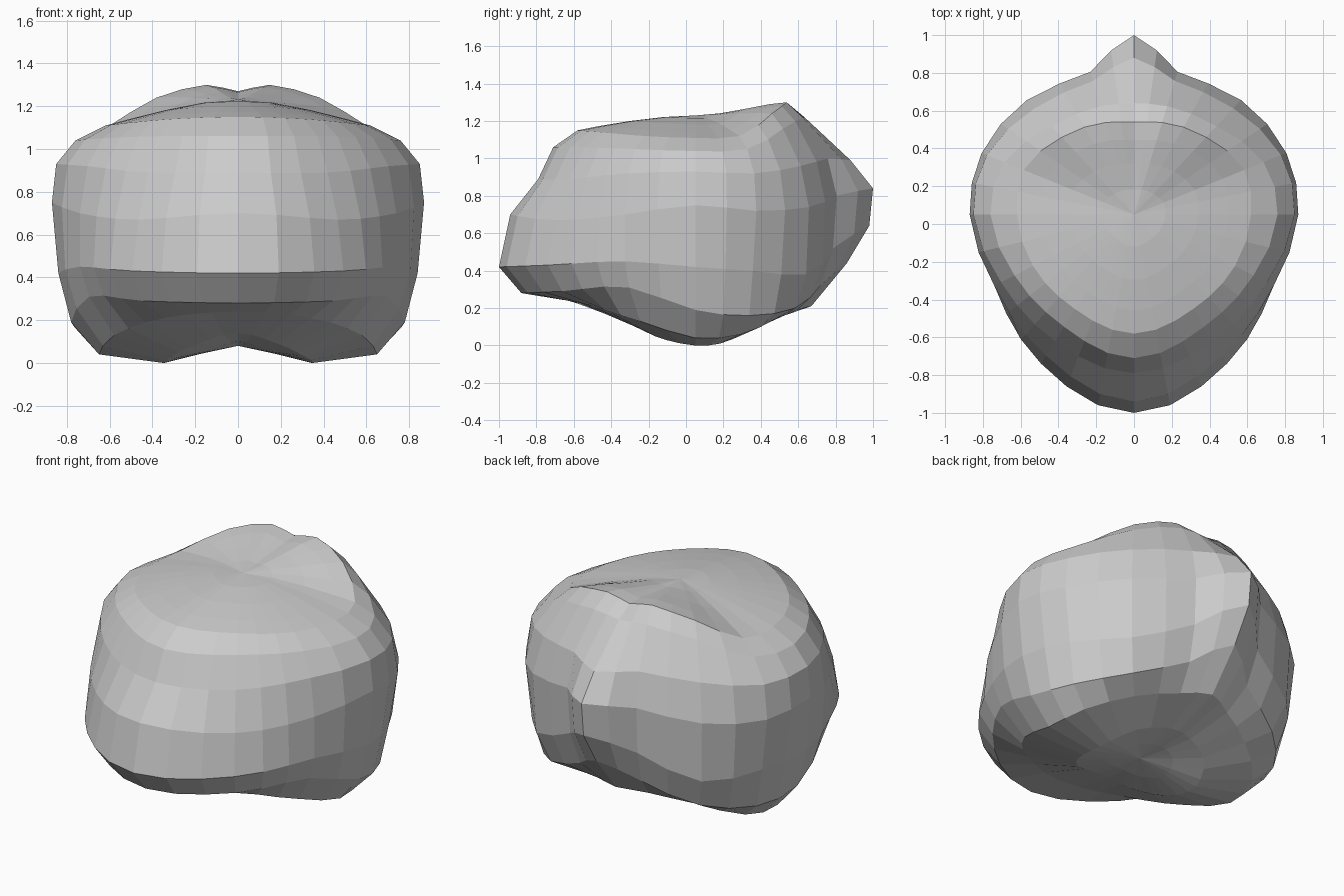
import bpy
import bmesh
from math import sin, cos, radians

cube = bpy.data.objects.get("Cube")
if cube:
    bpy.data.objects.remove(cube, do_unlink=True)

CENTRE_Y = 0.05
TOP, BOTTOM = (0, 1.23), (0, 0.08)
HALF = 16          # meridian steps from front to back

# Meridian profiles: step -> (azimuth from front, (radius, height) from shoulder to underside)
PROFILES = {
    0: (0, [(.63, 1.15), (.76, 1.06), (.84, .89), (.99, .7), (1.05, .42), (.93, .28), (.68, .24), (.35, .14)]),
    3: (32, [(.59, 1.14), (.7, 1.06), (.79, .89), (.88, .67), (.93, .43), (.84, .29), (.65, .21), (.35, .09)]),
    6: (63, [(.6, 1.12), (.71, 1.05), (.79, .92), (.83, .7), (.83, .45), (.78, .31), (.65, .13), (.35, .03)]),
    8: (90, [(.62, 1.11), (.76, 1.04), (.85, .93), (.87, .75), (.84, .42), (.78, .19), (.65, .04), (.35, 0)]),
    10: (112, [(.63, 1.12), (.74, 1.05), (.84, .92), (.87, .72), (.82, .4), (.77, .16), (.65, .06), (.35, .01)]),
    12: (137, [(.56, 1.24), (.64, 1.16), (.77, .96), (.83, .74), (.81, .38), (.73, .2), (.58, .14), (.35, .06)]),
    14: (163, [(.51, 1.3), (.6, 1.22), (.74, 1), (.79, .8), (.77, .52), (.7, .32), (.57, .19), (.33, .1)]),
    16: (180, [(.49, 1.27), (.59, 1.21), (.83, .99), (.95, .84), (.93, .64), (.81, .44), (.62, .21), (.33, .11)]),
}


def hermite(keys, values, t):
    """Smooth curve through values placed at uneven keys."""
    i = max(k for k in range(1, len(keys) - 2) if keys[k] <= t)
    span = keys[i + 1] - keys[i]
    u = (t - keys[i]) / span

    def slope(j):
        return (values[j + 1] - values[j - 1]) / (keys[j + 1] - keys[j - 1]) * span
    a, b = values[i], values[i + 1]
    return (a * (2 * u**3 - 3 * u**2 + 1) + b * (3 * u**2 - 2 * u**3)
            + slope(i) * (u**3 - 2 * u**2 + u) + slope(i + 1) * (u**3 - u**2))


# Around the body, the keys continue past the symmetry plane at both ends
steps = sorted(PROFILES)
keys = [-steps[1]] + steps + [2 * HALF - steps[-2]]


def around(pick, step, odd=False):
    values = [pick(PROFILES[s]) for s in steps]
    first, last = values[1], values[-2]
    if odd:
        first, last = -first, 360 - last
    return hermite(keys, [first] + values + [last], step)


# Rings: broad facets on the walls, extra rings on the two caps
RINGS = [.25, .5, .75] + list(range(1, 9)) + [8.5]


def meridian(step):
    """Azimuth and the sampled profile at one step."""
    azimuth = around(lambda p: p[0], step, odd=True)
    line = [TOP]
    for level in range(8):
        line.append(tuple(around(lambda p: p[1][level][axis], step) for axis in range(2)))
    line.append(BOTTOM)
    # Continue through the poles so that the caps stay rounded
    line = [(-line[1][0], line[1][1])] + line + [(-line[-2][0], line[-2][1])]
    marks = list(range(-1, len(line) - 1))
    points = [tuple(hermite(marks, [p[axis] for p in line], n) for axis in range(2))
              for n in RINGS]
    return radians(azimuth), points


# Body: meridians joined into rings, closed by a fan at each pole
bm = bmesh.new()
columns = []
for step in range(1 - HALF, HALF + 1):
    azimuth, line = meridian(abs(step))
    side = -1 if step < 0 else 1
    columns.append([bm.verts.new((side * r * sin(azimuth), CENTRE_Y - r * cos(azimuth), z))
                    for r, z in line])
top = bm.verts.new((0, CENTRE_Y, TOP[1]))
bottom = bm.verts.new((0, CENTRE_Y, BOTTOM[1]))
for i, left in enumerate(columns):
    right = columns[(i + 1) % len(columns)]
    bm.faces.new((top, left[0], right[0]))
    bm.faces.new((bottom, right[-1], left[-1]))
    for n in range(len(left) - 1):
        bm.faces.new((left[n], left[n + 1], right[n + 1], right[n]))
bmesh.ops.recalc_face_normals(bm, faces=bm.faces)

# Rest the body exactly on the ground
low = min(v.co.z for v in bm.verts)
bmesh.ops.translate(bm, verts=bm.verts, vec=(0, 0, -low))

mesh = bpy.data.meshes.new("faceted_body")
bm.to_mesh(mesh)
bm.free()
body = bpy.data.objects.new("faceted_body", mesh)
bpy.context.collection.objects.link(body)

# Single flat grey
grey = bpy.data.materials.new("light_grey")
grey.use_nodes = True
colour = (0.6, 0.6, 0.6, 1)
grey.diffuse_color = colour
grey.node_tree.nodes["Principled BSDF"].inputs["Base Color"].default_value = colour
mesh.materials.append(grey)
